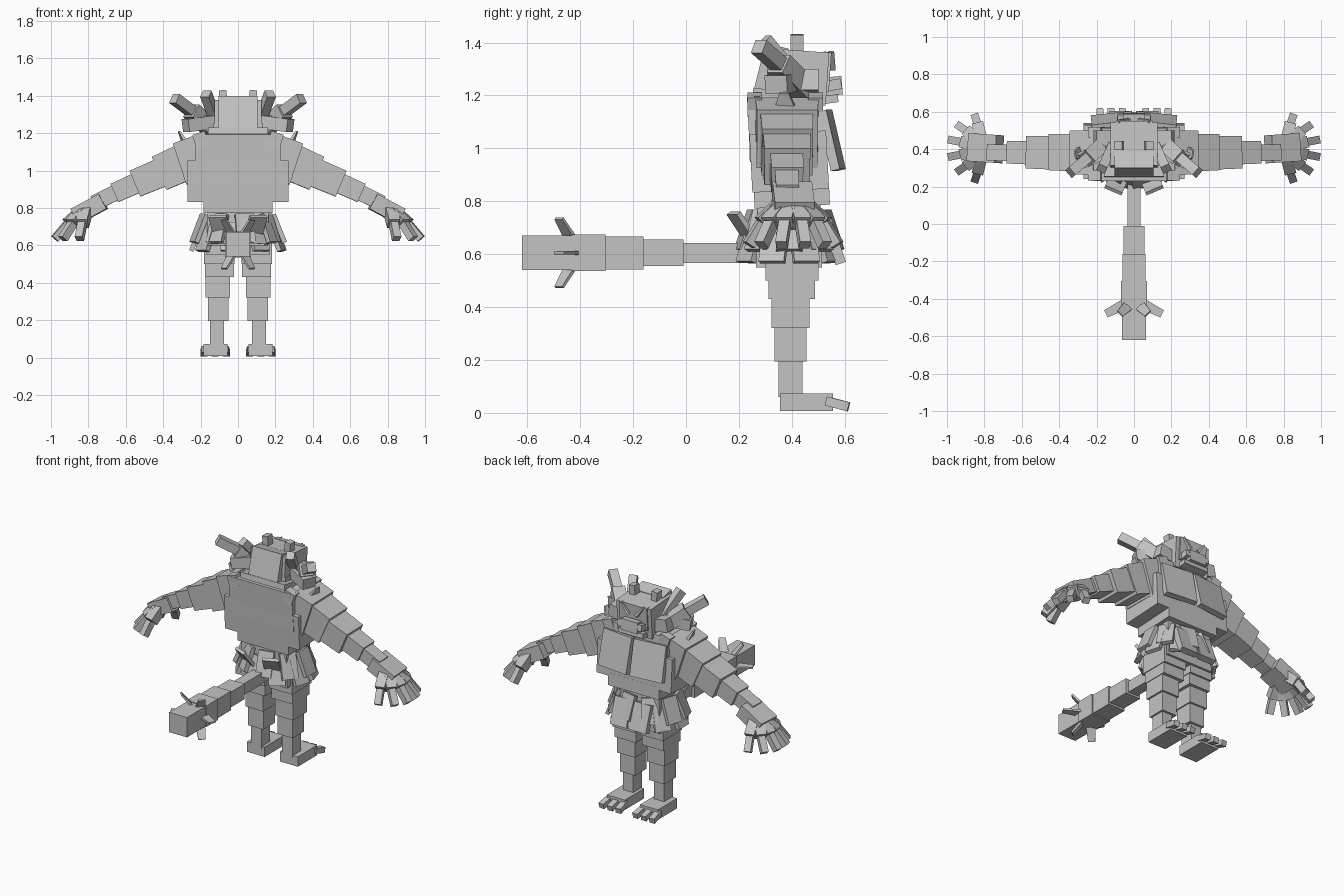
import bpy
import bmesh
from math import sin, cos, pi, radians
from mathutils import Vector, Matrix, Euler

old = bpy.data.objects.get("Cube")
if old:
    bpy.data.objects.remove(old, do_unlink=True)

grey = bpy.data.materials.new("stone_grey")
grey.use_nodes = True
colour = (0.55, 0.55, 0.55, 1)
grey.diffuse_color = colour
grey.node_tree.nodes["Principled BSDF"].inputs["Base Color"].default_value = colour


def block(name, size, matrix, taper=1.0):
    """Box of a given size whose +z end is scaled by taper."""
    bm = bmesh.new()
    bmesh.ops.create_cube(bm, size=1)
    for v in bm.verts:
        k = taper if v.co.z > 0 else 1
        v.co = Vector((v.co.x * size[0] * k, v.co.y * size[1] * k, v.co.z * size[2]))
    bm.transform(matrix)
    mesh = bpy.data.meshes.new(name)
    bm.to_mesh(mesh)
    bm.free()
    mesh.materials.append(grey)
    obj = bpy.data.objects.new(name, mesh)
    bpy.context.scene.collection.objects.link(obj)
    return obj


def box(name, centre, size, tilt=0, taper=1.0, roll=0, turn=0):
    rot = Euler((radians(tilt), radians(roll), radians(turn))).to_matrix().to_4x4()
    return block(name, size, Matrix.Translation(centre) @ rot, taper)


def span(name, a, b, width, height, taper=1.0):
    """Box running from a to b; height lies in the vertical plane of the run."""
    a, b = Vector(a), Vector(b)
    run = b - a
    rot = run.to_track_quat('Z', 'Y').to_matrix().to_4x4()
    return block(name, (width, height, run.length), Matrix.Translation((a + b) / 2) @ rot, taper)


# Torso
box("chest", (0, .38, 1.07), (.47, .29, .23), tilt=3, taper=.96)
box("ribs", (0, .39, .95), (.54, .29, .22), tilt=3)
box("back_plate", (0, .26, 1.11), (.46, .05, .17), tilt=3)
box("abdomen", (0, .40, .82), (.37, .285, .08), tilt=3)
box("hips", (0, .39, .67), (.34, .25, .24), taper=.95)

# Head
box("neck", (0, .37, 1.18), (.26, .13, .14))
box("skull", (0, .42, 1.27), (.25, .23, .2), tilt=-4)
box("head_back", (0, .32, 1.29), (.21, .09, .2), tilt=-14)
box("hood_base", (0, .32, 1.19), (.32, .14, .06), tilt=-8)
box("face_plate", (0, .53, 1.29), (.2, .03, .15), tilt=-4)
box("snout", (0, .55, 1.235), (.12, .08, .07), tilt=5)
box("jaw", (0, .54, 1.185), (.18, .07, .03), tilt=8)

for side, s in (("left", 1), ("right", -1)):
    def at(x, y, z):
        return (s * x, y, z)

    # Chest plates and collar
    box(side + "_chest_plate", at(.118, .55, 1.03), (.22, .035, .23), tilt=13, turn=s * -6)
    for place, y in (("rear", .26), ("front", .49)):
        box(f"{side}_{place}_collar", at(.2, y, 1.165), (.07, .055, .075), roll=s * 18)
    span(side + "_shoulder_spike", at(.26, .38, 1.1), at(.315, .37, 1.21), .12, .03, .3)

    # Horns, ears and face details
    span(side + "_big_horn", at(.14, .45, 1.22), at(.25, .35, 1.32), .08, .08)
    span(side + "_big_horn_tip", at(.24, .36, 1.31), at(.34, .275, 1.385), .055, .055)
    span(side + "_inner_horn", at(.12, .41, 1.27), at(.172, .295, 1.41), .05, .05)
    box(side + "_crown_horn", at(.08, .42, 1.4), (.04, .05, .06), roll=s * 6)
    box(side + "_cheek", at(.16, .43, 1.25), (.1, .14, .08), roll=s * -12)
    span(side + "_ear", at(.14, .4, 1.26), at(.28, .34, 1.24), .09, .07)
    box(side + "_tusk", at(.07, .56, 1.24), (.035, .055, .04), tilt=10)
    span(side + "_brow", at(.03, .54, 1.3), at(.08, .55, 1.365), .05, .02, .4)

    # Arm chain
    path = [(.2, 1.07), (.31, 1.035), (.42, .985), (.55, .93), (.66, .88), (.77, .825)]
    depths = (.24, .2, .18, .125, .09)
    heights = (.24, .2, .155, .11, .085)
    for i, (p, q) in enumerate(zip(path, path[1:])):
        span(f"{side}_arm_{i}", at(p[0] - .02, .38, p[1] + .008), at(q[0], .383, q[1]),
             depths[i], heights[i], .96)

    # Hand with drooping fingers
    span(side + "_palm", at(.72, .4, .835), at(.87, .41, .755), .15, .09)
    for i, angle in enumerate((-80, -45, -15, 15, 45, 80)):
        c, n = cos(radians(angle)), sin(radians(angle))
        root = at(.81 + .03 * c, .405 + .05 * n, .78)
        knuckle = at(.815 + .1 * c, .405 + .12 * n, .715)
        tip = at(.82 + .165 * c, .405 + .17 * n, .635)
        span(f"{side}_finger_{i}", root, knuckle, .062, .062)
        span(f"{side}_fingertip_{i}", knuckle, tip, .042, .042)

    # Leg made of stepped blocks: x, y, width, depth, bottom, top
    steps = [(.1, .4, .165, .2, .5, .62), (.1, .4, .155, .175, .43, .52),
             (.108, .395, .13, .145, .32, .44), (.106, .395, .11, .12, .195, .33),
             (.112, .395, .075, .09, .06, .2)]
    for i, (x, y, w, d, low, high) in enumerate(steps):
        box(f"{side}_leg_{i}", at(x, y, (low + high) / 2), (w, d, high - low))
    box(side + "_foot", at(.12, .455, .04), (.13, .2, .065))
    for i in (-1, 0, 1):
        x = .122 + i * .053
        span(f"{side}_toe_{i + 1}", at(x, .53, .045), at(x + i * .008, .615, .023), .037, .035)

    # Jutting skirt corners beside the tail and a wide plate in front
    span(side + "_rear_skirt_point", at(.08, .25, .65), at(.11, .18, .755), .1, .02)
    span(side + "_front_skirt_plate", at(.07, .53, .73), at(.07, .585, .565), .12, .04)

# Skirt of overlapping flared plates, every second one hanging lower
count = 18
for i in range(count):
    a = 2 * pi * i / count
    drop = .045 * (i % 2)
    inner = (.19 * cos(a), .39 + .14 * sin(a), .765 - drop)
    outer = (.25 * cos(a), .39 + .19 * sin(a), .615 - drop)
    span(f"skirt_plate_{i}", inner, outer, .1, .025)

# Tail: start, end, width, height
tail = [(.3, .18, .07, .07), (.2, -.01, .07, .075), (-.01, -.16, .11, .1),
        (-.16, -.305, .125, .125), (-.305, -.43, .14, .138), (-.42, -.62, .13, .13)]
for i, (a, b, w, h) in enumerate(tail):
    span(f"tail_{i}", (0, a, .605), (0, b, .605), w, h)

# Tail spikes fanned around the tip
for i in range(6):
    a = radians(60 * i)
    root = (.05 * cos(a), -.43, .605 + .05 * sin(a))
    tip = (.15 * cos(a), -.48, .605 + .15 * sin(a))
    span(f"tail_spike_{i}", root, tip, .06, .015, .7)
